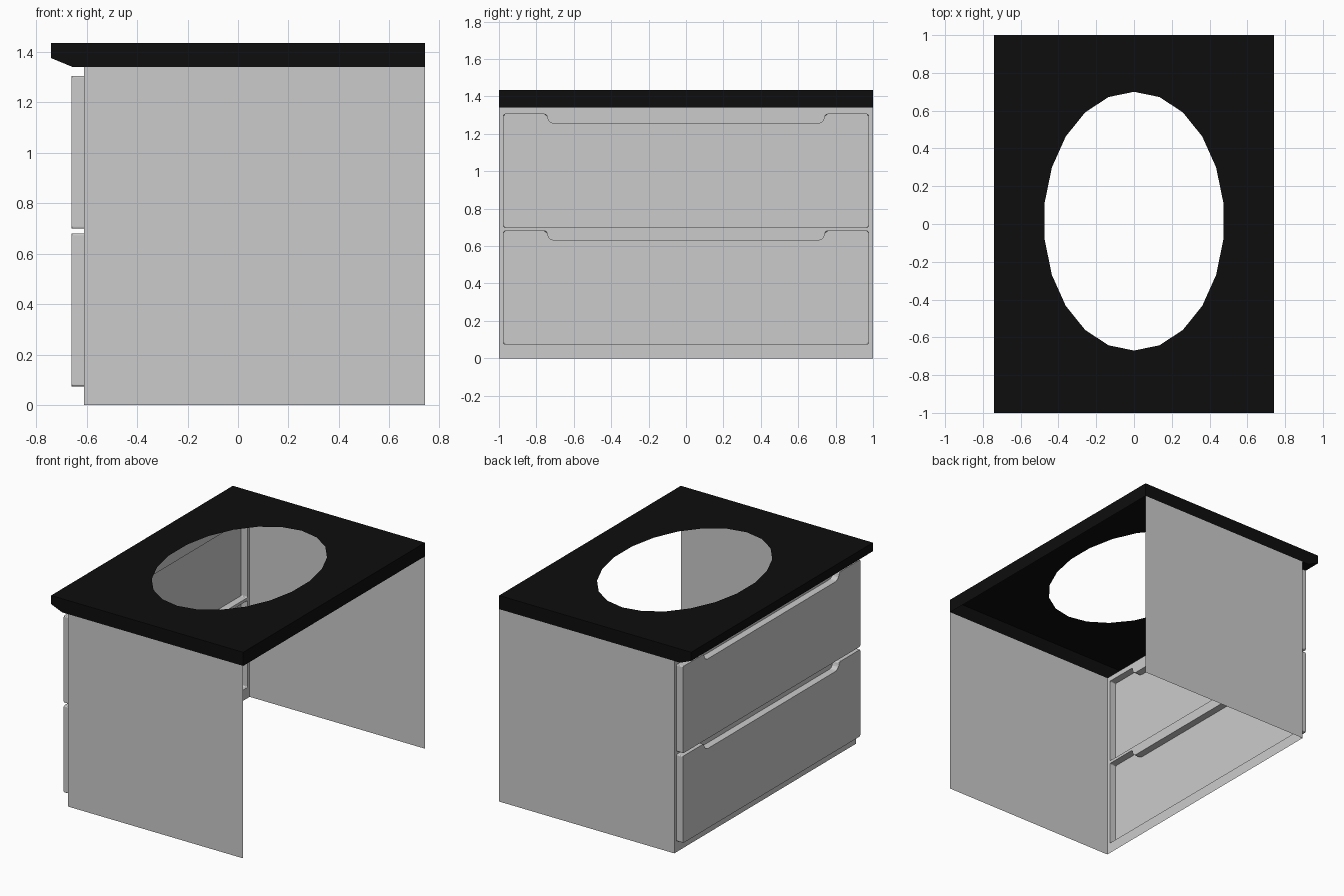
import bpy, bmesh, math
from mathutils import Vector

if "Cube" in bpy.data.objects:
    bpy.data.objects.remove(bpy.data.objects["Cube"])

FRONT, FACE = -0.61, -0.66      # carcass front plane, drawer face plane
BACK, TOP = 0.74, 1.34


def finish(bm, name, mat=None):
    me = bpy.data.meshes.new(name)
    bm.to_mesh(me)
    bm.free()
    ob = bpy.data.objects.new(name, me)
    bpy.context.scene.collection.objects.link(ob)
    if mat:
        me.materials.append(mat)
    return ob


def loop(bm, pts):
    vs = [bm.verts.new(p) for p in pts]
    return [bm.edges.new((vs[i - 1], vs[i])) for i in range(len(vs))]


def fillet(corners, steps=4):
    """Round each (y, z, radius) corner with a short curve."""
    out = []
    for i, (y, z, r) in enumerate(corners):
        p = Vector((y, z))
        q = Vector(corners[i - 1][:2])
        n = Vector(corners[(i + 1) % len(corners)][:2])
        a = p + (q - p).normalized() * r
        b = p + (n - p).normalized() * r
        for k in range(steps + 1):
            t = k / steps
            out.append(a * (1 - t) ** 2 + p * 2 * t * (1 - t) + b * t * t)
    return out


def drawer_outline(z0):
    """Drawer front with a long finger notch in its top edge."""
    z1, w, n, d = z0 + 0.605, 0.975, 0.745, 0.05
    return fillet([(-w, z0, .008), (w, z0, .008), (w, z1, .008), (n, z1, .012),
                   (n - .01, z1 - d, .03), (-n + .01, z1 - d, .03),
                   (-n, z1, .012), (-w, z1, .008)])


drawers = {"lower_drawer_front": drawer_outline(0.075),
           "upper_drawer_front": drawer_outline(0.70)}

# Front panel with drawer openings
bm = bmesh.new()
edges = loop(bm, [(FRONT, y, z) for y, z in ((-1, 0), (1, 0), (1, TOP), (-1, TOP))])
for o in drawers.values():
    edges += loop(bm, [(FRONT, y, z) for y, z in o])
bmesh.ops.triangle_fill(bm, edges=edges, use_beauty=True, normal=(-1, 0, 0))
finish(bm, "front_panel")

# Side panels
for s, name in ((-1, "right_side_panel"), (1, "left_side_panel")):
    bm = bmesh.new()
    pts = [(FRONT, s, 0), (BACK, s, 0), (BACK, s, TOP), (FRONT, s, TOP)]
    bm.faces.new([bm.verts.new(p) for p in (pts if s < 0 else pts[::-1])])
    finish(bm, name)

# Drawer fronts, open towards the inside
for name, o in drawers.items():
    bm = bmesh.new()
    base = [bm.verts.new((FRONT, y, z)) for y, z in o]
    cap = [bm.verts.new((FACE, y, z)) for y, z in o]
    for i in range(len(o)):
        bm.faces.new((base[i - 1], base[i], cap[i], cap[i - 1]))
    face = bm.faces.new(cap[::-1])
    bmesh.ops.bevel(bm, geom=list(face.edges), offset=0.003, segments=1, affect='EDGES')
    finish(bm, name)

# Countertop shell with basin hole and chamfered front underside
black = bpy.data.materials.new("black")
black.diffuse_color = (0.004, 0.004, 0.004, 1)
black.use_nodes = True
black.node_tree.nodes["Principled BSDF"].inputs["Base Color"].default_value = black.diffuse_color
ZT = 1.435
profile = [(FRONT, TOP), (-0.655, TOP), (-0.74, 1.375), (-0.74, ZT), (BACK, ZT), (BACK, TOP)]
bm = bmesh.new()
near = [bm.verts.new((x, -1, z)) for x, z in profile]
far = [bm.verts.new((x, 1, z)) for x, z in profile]
for i in range(len(profile) - 1):
    if i != 3:
        bm.faces.new((near[i], near[i + 1], far[i + 1], far[i]))
bm.faces.new(near[::-1])
bm.faces.new(far)
rim = [bm.edges.get(p) or bm.edges.new(p) for p in
       ((near[3], near[4]), (near[4], far[4]), (far[4], far[3]), (far[3], near[3]))]
N = 22
rim += loop(bm, [(0.478 * math.sin(math.tau * i / N), 0.015 + 0.685 * math.cos(math.tau * i / N), ZT)
                 for i in range(N)])
bmesh.ops.triangle_fill(bm, edges=rim, use_beauty=True, normal=(0, 0, 1))
bmesh.ops.recalc_face_normals(bm, faces=bm.faces)
finish(bm, "countertop", black)
